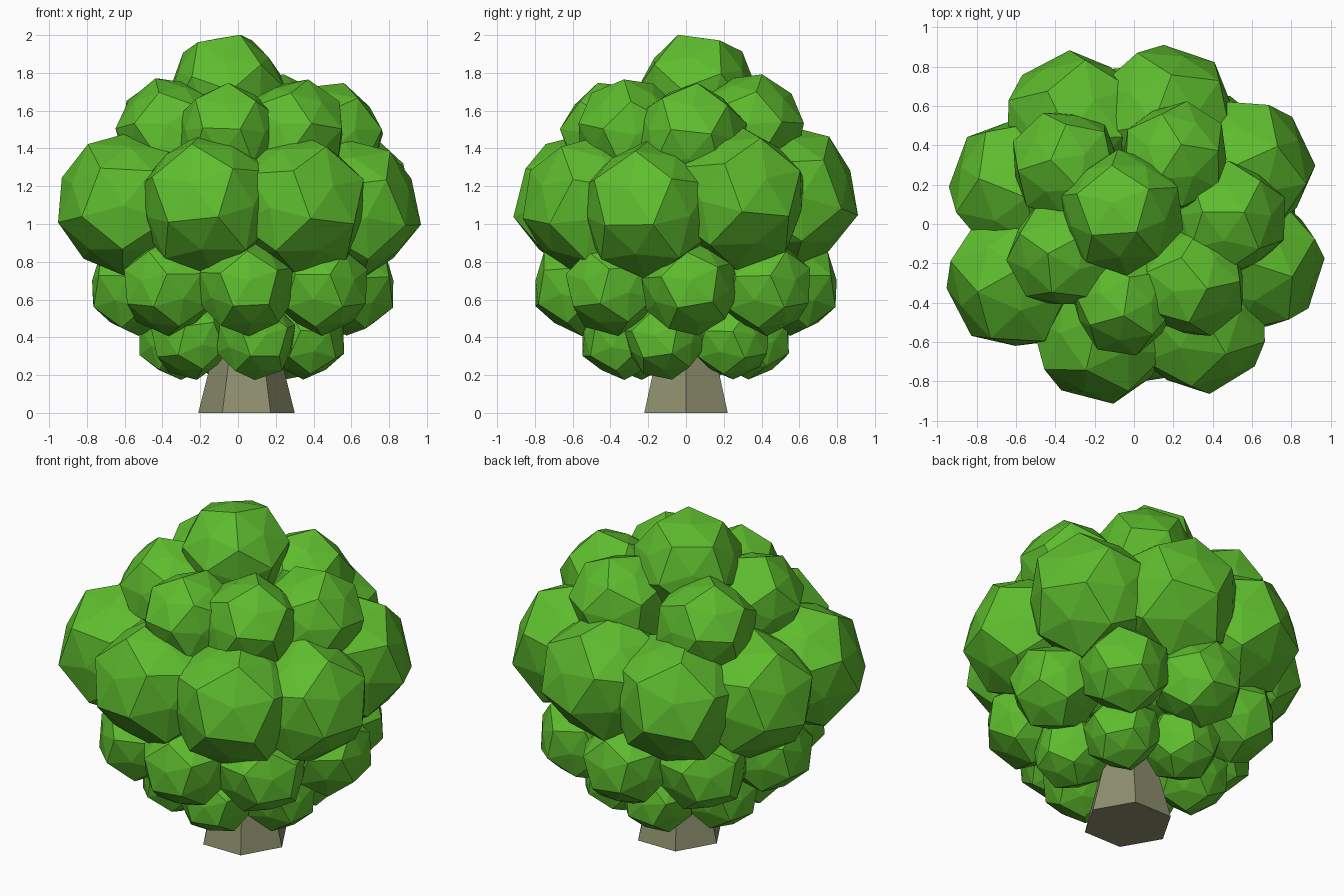
import bpy, bmesh, math, random
from mathutils import Vector, Matrix

if "Cube" in bpy.data.objects:
    bpy.data.objects.remove(bpy.data.objects["Cube"])

random.seed(4)
APEX = 0.89      # height of each pentagon's raised middle
GROW = 1.055     # clumps are sunk slightly into each other


def material(name, rgb):
    m = bpy.data.materials.new(name)
    m.diffuse_color = (*rgb, 1)
    m.use_nodes = True
    m.node_tree.nodes["Principled BSDF"].inputs["Base Color"].default_value = m.diffuse_color
    return m


LEAF = material("leaf green", (0.112, 0.505, 0.027))
BARK = material("grey brown bark", (0.27, 0.275, 0.155))


def finish(bm, name, mat):
    me = bpy.data.meshes.new(name)
    bm.to_mesh(me)
    bm.free()
    me.materials.append(mat)
    ob = bpy.data.objects.new(name, me)
    bpy.context.collection.objects.link(ob)
    return ob


def add_clump(bm, centre, radius, facing, roll):
    """Domed dodecahedron, one pentagon towards 'facing' with a corner up."""
    ico = bmesh.new()
    bmesh.ops.create_icosphere(ico, subdivisions=1, radius=1)
    apexes = [v.co.normalized() * APEX for v in ico.verts]
    corners = [f.calc_center_median().normalized() for f in ico.faces]
    ico.free()
    top = max(corners, key=lambda c: c.z)
    roll += math.pi / 2 - math.atan2(top.y, top.x)
    turn = facing.to_track_quat('Z', 'Y').to_matrix().to_4x4()
    mat = (Matrix.Translation(centre) @ turn @ Matrix.Rotation(roll, 4, 'Z')
           @ Matrix.Scale(radius, 4))
    verts = [bm.verts.new(mat @ p) for p in apexes + corners]
    bmesh.ops.convex_hull(bm, input=verts)


def foliage(name, clumps, tilt):
    """One tier of clumps (x, y, z, radius), each facing outward and up."""
    bm = bmesh.new()
    tilt = math.radians(tilt)
    for x, y, z, r in clumps:
        out = Vector((x, y, 0)).normalized() * math.cos(tilt)
        out.z = math.sin(tilt)
        # enlarge, and sink inward so the outer reach stays the same
        centre = Vector((x, y, z)) - out * r * (APEX * GROW - 0.92)
        add_clump(bm, centre, r * GROW, out, random.uniform(-0.2, 0.2))
    finish(bm, name, LEAF)


def ring(count, start, dist, z, r, cx=0.0):
    angles = [math.radians(start + 360 * i / count) for i in range(count)]
    return [(cx + dist * math.cos(a), dist * math.sin(a), z, r) for a in angles]


# Crown
foliage("foliage_crown", [(-0.06, 0.06, 1.71, 0.305)], 75)

# Upper tier of six clumps
foliage("foliage_upper", [
    (-0.35, 0.30, 1.49, 0.28), (0.21, 0.34, 1.51, 0.28), (0.49, 0.03, 1.46, 0.285),
    (0.30, -0.30, 1.49, 0.275), (-0.05, -0.40, 1.48, 0.265), (-0.36, -0.15, 1.49, 0.28),
], 38)

# Widest tier of eight large clumps
foliage("foliage_middle", [
    (-0.59, -0.28, 1.11, 0.365), (-0.16, -0.545, 1.11, 0.365), (0.33, -0.50, 1.10, 0.36),
    (0.61, -0.20, 1.08, 0.355), (0.55, 0.28, 1.14, 0.365), (0.16, 0.545, 1.15, 0.365),
    (-0.30, 0.51, 1.12, 0.365), (-0.58, 0.19, 1.10, 0.36),
], 18)

# Lower tiers of smaller clumps
foliage("foliage_lower", ring(8, 2, 0.57, 0.67, 0.25, 0.025), 8)
foliage("foliage_bottom", ring(6, 342, 0.36, 0.395, 0.21, 0.02), 5)

# Hidden filling behind the clumps
bm = bmesh.new()
bmesh.ops.create_icosphere(bm, subdivisions=2, radius=0.4,
                           matrix=Matrix.Translation((0, 0, 1.05)))
finish(bm, "foliage_core", LEAF)

# Six-sided tapering trunk with a corner on the +x side
bm = bmesh.new()
bmesh.ops.create_cone(bm, cap_ends=True, segments=6, radius1=0.255, radius2=0.13,
                      depth=0.5, matrix=Matrix.Translation((0.045, 0, 0.25)))
corner = max(bm.verts, key=lambda v: v.co.x)
if abs(corner.co.y) > 0.01:
    bmesh.ops.rotate(bm, verts=bm.verts, cent=(0.045, 0, 0),
                     matrix=Matrix.Rotation(math.pi / 6, 3, 'Z'))
finish(bm, "trunk", BARK)
